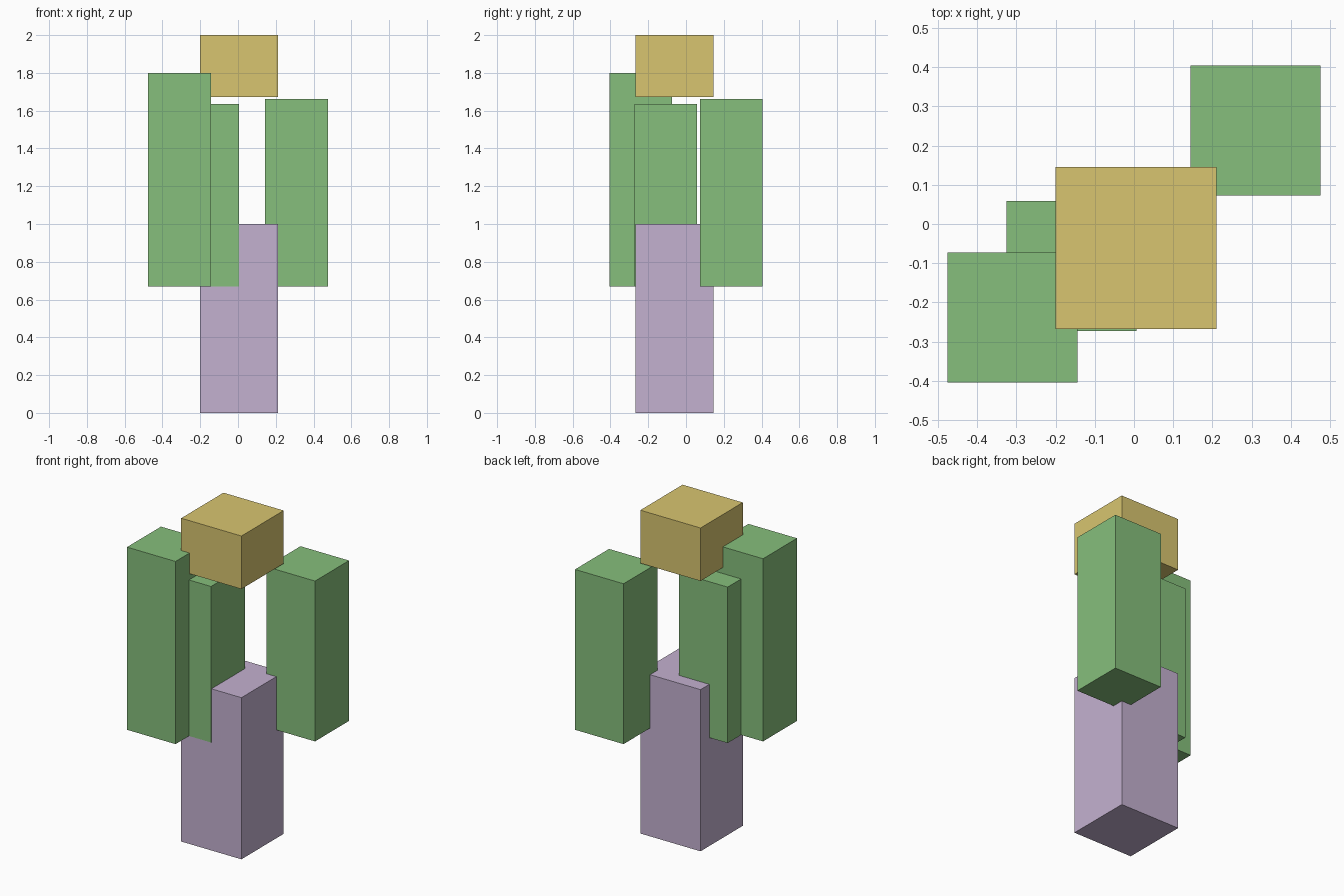
import bpy
import bmesh
from mathutils import Vector

if "Cube" in bpy.data.objects:
    bpy.data.objects.remove(bpy.data.objects["Cube"])


def material(name, rgb):
    mat = bpy.data.materials.new(name)
    mat.diffuse_color = (*rgb, 1.0)
    mat.use_nodes = True
    mat.node_tree.nodes["Principled BSDF"].inputs["Base Color"].default_value = mat.diffuse_color
    return mat


def box(name, low, high, mat):
    """Axis-aligned box between two opposite corners."""
    low, high = Vector(low), Vector(high)
    bm = bmesh.new()
    bmesh.ops.create_cube(bm, size=1.0)
    bmesh.ops.scale(bm, vec=high - low, verts=bm.verts)
    mesh = bpy.data.meshes.new(name)
    bm.to_mesh(mesh)
    bm.free()
    mesh.materials.append(mat)
    obj = bpy.data.objects.new(name, mesh)
    obj.location = (low + high) / 2
    bpy.context.collection.objects.link(obj)
    return obj


purple = material("purple", (0.55, 0.44, 0.63))
green = material("green", (0.24, 0.52, 0.20))
yellow = material("yellow", (0.69, 0.56, 0.16))

# Base column and the floating cap share one footprint
X, Y = (-0.201, 0.211), (-0.268, 0.145)
box("base_column", (X[0], Y[0], 0), (X[1], Y[1], 1.0), purple)
box("top_block", (X[0], Y[0], 1.672), (X[1], Y[1], 2.0), yellow)

# Three square green pillars: centre x, centre y, top height
SIDE, BOTTOM = 0.332, 0.67
pillars = {
    "left_pillar": (-0.310, -0.239, 1.80),
    "middle_pillar": (-0.160, -0.107, 1.635),
    "right_pillar": (0.310, 0.239, 1.662),
}
for name, (x, y, top) in pillars.items():
    h = SIDE / 2
    box(name, (x - h, y - h, BOTTOM), (x + h, y + h, top), green)
